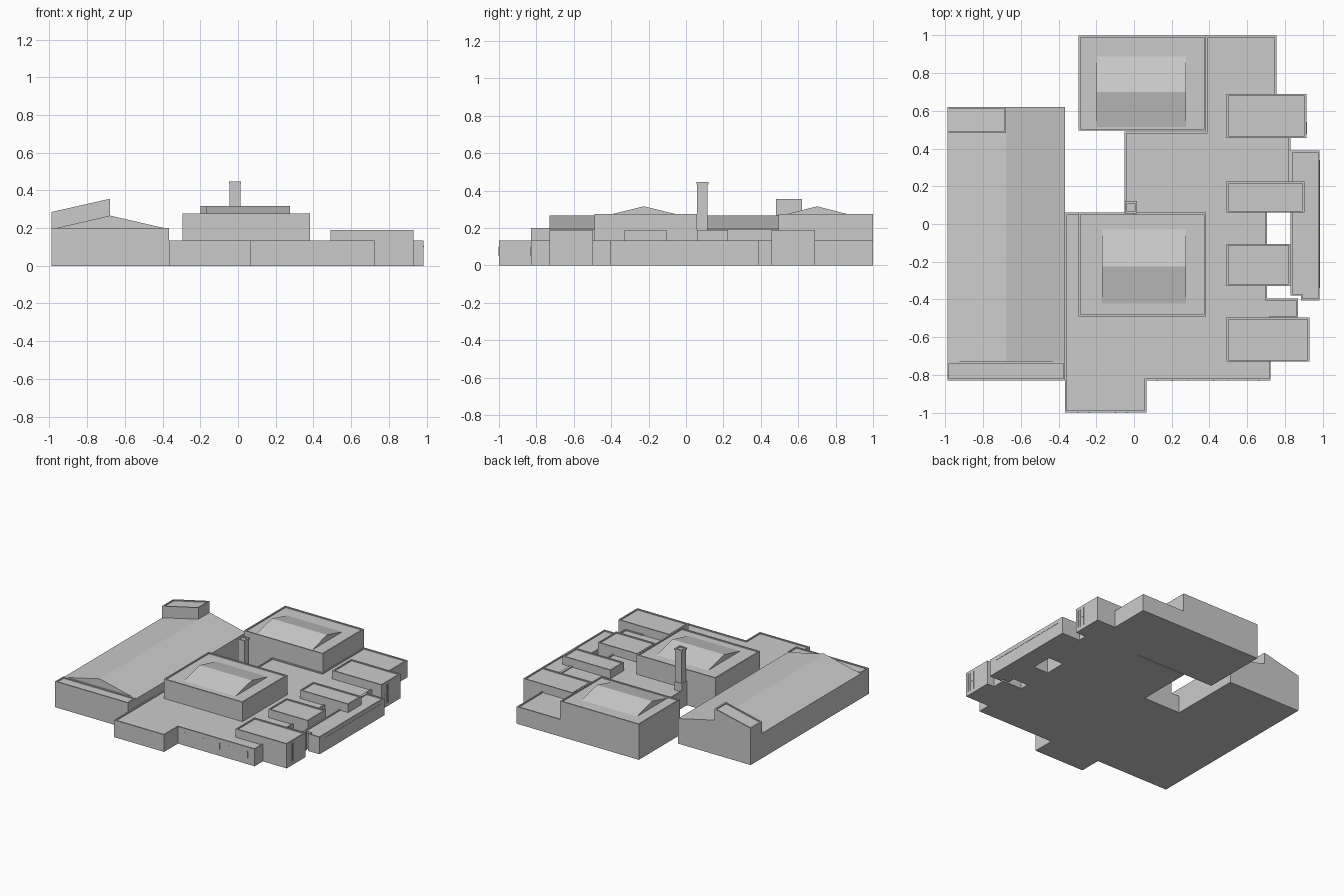
import bpy, bmesh

if "Cube" in bpy.data.objects:
    bpy.data.objects.remove(bpy.data.objects["Cube"])

def finish(bm, name):
    bmesh.ops.recalc_face_normals(bm, faces=bm.faces[:])
    me = bpy.data.meshes.new(name)
    bm.to_mesh(me)
    bm.free()
    ob = bpy.data.objects.new(name, me)
    bpy.context.collection.objects.link(ob)
    return ob

def rect(x0, x1, y0, y1):
    return [(x0, y0), (x1, y0), (x1, y1), (x0, y1)]

def block(name, outline, z0, z1, rim=0.01, drop=0.008, slope=0.0):
    """Flat-roofed volume with a parapet; slope tilts the top along x."""
    bm = bmesh.new()
    base = bm.faces.new([bm.verts.new((x, y, z0)) for x, y in outline])
    ext = bmesh.ops.extrude_face_region(bm, geom=[base], use_keep_orig=True)["geom"]
    for v in [g for g in ext if isinstance(g, bmesh.types.BMVert)]:
        v.co.z = z1
    top = [g for g in ext if isinstance(g, bmesh.types.BMFace)]
    bmesh.ops.recalc_face_normals(bm, faces=bm.faces[:])
    if rim:
        bmesh.ops.inset_region(bm, faces=top, thickness=rim, use_even_offset=True)
        edge = bmesh.ops.extrude_face_region(bm, geom=top)["geom"]
        bmesh.ops.delete(bm, geom=top, context='FACES')
        for v in [g for g in edge if isinstance(g, bmesh.types.BMVert)]:
            v.co.z -= drop
    if slope:
        x_min = min(x for x, y in outline)
        for v in bm.verts:
            if v.co.z > z0 + 0.01:
                v.co.z += (v.co.x - x_min) * slope
    return finish(bm, name)

def extrude_profile(name, points, move):
    bm = bmesh.new()
    f = bm.faces.new([bm.verts.new(p) for p in points])
    ext = bmesh.ops.extrude_face_region(bm, geom=[f], use_keep_orig=True)["geom"]
    bmesh.ops.translate(bm, vec=move, verts=[g for g in ext if isinstance(g, bmesh.types.BMVert)])
    return finish(bm, name)

# Low main body and east wing
block("main_body", [(-0.365, -1), (0.065, -1), (0.065, -0.83), (0.725, -0.83), (0.725, -0.5),
                    (0.87, -0.5), (0.87, -0.395), (0.705, -0.395), (0.705, 0.06), (0.83, 0.06),
                    (0.83, 0.5), (0.755, 0.5), (0.755, 1), (0.38, 1), (0.38, 0.49),
                    (-0.05, 0.49), (-0.05, 0.06), (-0.365, 0.06)], 0, 0.133)
block("east_wing", [(0.83, -0.38), (0.885, -0.38), (0.885, -0.405), (0.985, -0.405),
                    (0.985, 0.39), (0.83, 0.39)], 0, 0.133)

# Four raised classroom blocks
rooms = [(0.93, -0.73, -0.497), (0.83, -0.328, -0.105), (0.905, 0.06, 0.225), (0.915, 0.457, 0.69)]
for i, (x1, y0, y1) in enumerate(rooms):
    block(f"raised_block_{i + 1}", rect(0.49, x1, y0, y1), 0, 0.19)

# Two tall halls with ridged roof lights
for name, y0, y1, rx0, r0, r1 in [("south_hall", -0.49, 0.06, -0.17, -0.43, -0.02),
                                  ("north_hall", 0.495, 1.0, -0.2, 0.495, 0.895)]:
    block(name, rect(-0.295, 0.382, y0, y1), 0, 0.276)
    r0 = max(r0, y0 + 0.012)
    extrude_profile(name + "_ridge_roof",
                    [(rx0, r0, 0.266), (rx0, r1, 0.266), (rx0, (r0 + r1) / 2, 0.316)],
                    (0.275 - rx0, 0, 0))

# Long west hall: gabled body, flat front strip, sloped plant room
extrude_profile("west_hall", [(-0.99, -0.73, 0), (-0.365, -0.73, 0), (-0.365, -0.73, 0.194),
                              (-0.678, -0.73, 0.266), (-0.99, -0.73, 0.194)], (0, 1.35, 0))
block("west_hall_front", rect(-0.99, -0.365, -0.83, -0.73), 0, 0.201)
block("plant_room", rect(-0.99, -0.678, 0.482, 0.62), 0.18, 0.285, slope=0.226)

# Chimney with cap
block("chimney_shaft", rect(-0.044, 0.012, 0.06, 0.116), 0, 0.436, rim=0)
block("chimney_cap", rect(-0.049, 0.017, 0.055, 0.121), 0.434, 0.446, rim=0.012)
block("chimney_base", rect(-0.05, 0.015, 0.06, 0.122), 0, 0.19)

# Slim window bars on the street walls
def bars(name, along, fixed, starts, z0, z1, width=0.005, depth=0.002):
    for i, s in enumerate(starts):
        if along == 'x':
            r = rect(s, s + width, fixed - depth, fixed + depth)
        else:
            r = rect(fixed - depth, fixed + depth, s, s + width)
        block(f"{name}_{i + 1}", r, z0, z1, rim=0)

bars("porch_window_bar", 'x', -1.0, [-0.3, -0.24, -0.1, -0.04], 0.05, 0.1)
bars("front_window_bar", 'x', -0.83, [0.12, 0.2, 0.28, 0.42, 0.5, 0.66], 0.05, 0.1)
for n, (x1, y0, y1) in enumerate(rooms):
    if n in (0, 3):
        bars(f"room_window_bar_{n + 1}", 'y', x1, [y0 + 0.02 + 0.02 * k for k in range(4)], 0.03, 0.17)
        bars(f"room_window_rail_{n + 1}", 'y', x1, [y0 + 0.02], 0.098, 0.102, width=0.065)
bars("wing_window_rail", 'y', 0.985, [-0.34], 0.1, 0.104, width=0.68)
